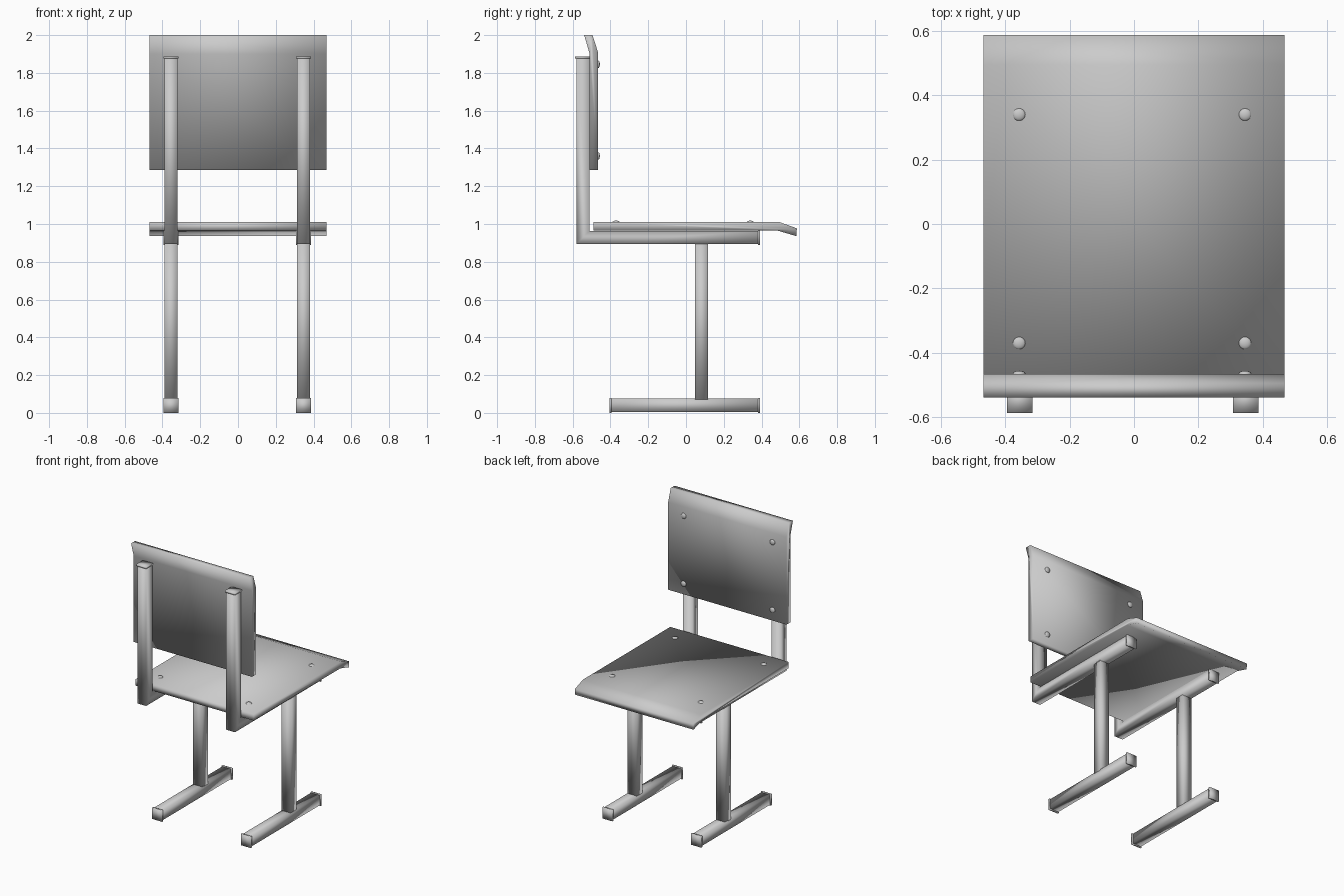
import bpy, bmesh, math

if "Cube" in bpy.data.objects:
    bpy.data.objects.remove(bpy.data.objects["Cube"])


def extrude_x(name, profile, x, width):
    """Extrude a (y, z) outline sideways, centred on x, with soft shared normals."""
    bm = bmesh.new()
    face = bm.faces.new([bm.verts.new((x - width / 2, y, z)) for y, z in profile])
    ext = bmesh.ops.extrude_face_region(bm, geom=[face])
    bmesh.ops.translate(bm, vec=(width, 0, 0),
                        verts=[v for v in ext['geom'] if isinstance(v, bmesh.types.BMVert)])
    bmesh.ops.recalc_face_normals(bm, faces=bm.faces)
    for f in bm.faces:
        f.smooth = True
    me = bpy.data.meshes.new(name)
    bm.to_mesh(me)
    bm.free()
    ob = bpy.data.objects.new(name, me)
    bpy.context.collection.objects.link(ob)
    return ob


def box(name, x, width, y0, y1, z0, z1):
    return extrude_x(name, [(y0, z0), (y1, z0), (y1, z1), (y0, z1)], x, width)


def screw(name, loc, rot=(0, 0, 0)):
    """Flattened dome head."""
    bpy.ops.mesh.primitive_uv_sphere_add(segments=16, ring_count=8, radius=0.02,
                                         location=loc, rotation=rot)
    ob = bpy.context.object
    ob.name = name
    ob.scale = (1, 1, 0.5)
    bpy.ops.object.shade_smooth()


# Bent boards
extrude_x("seat", [(-0.49, 0.965), (0.485, 0.965), (0.584, 0.936), (0.587, 0.977),
                   (0.495, 1.01), (-0.49, 1.01)], 0, 0.935)
extrude_x("backrest", [(-0.51, 1.285), (-0.466, 1.285), (-0.466, 1.91), (-0.495, 2.0),
                       (-0.539, 2.0), (-0.51, 1.90)], 0, 0.935)

T, C = 0.07, 0.08  # tube and cap widths
for side, x in (("left", -0.355), ("right", 0.347)):
    # L-shaped frame: back post and seat rail
    extrude_x(side + "_frame", [(-0.58, 0.893), (0.385, 0.893), (0.385, 0.964),
                                (-0.511, 0.964), (-0.511, 1.88), (-0.58, 1.88)], x, T)
    # Upright leg and foot
    box(side + "_leg", x, T, 0.048, 0.117, 0.07, 0.90)
    box(side + "_foot", x, T, -0.40, 0.385, 0.006, 0.076)
    # End caps
    box(side + "_post_cap", x, C, -0.587, -0.509, 1.876, 1.888)
    box(side + "_rail_cap", x, C, 0.380, 0.392, 0.888, 0.966)
    box(side + "_foot_cap_a", x, C, 0.380, 0.392, 0.0, C)
    box(side + "_foot_cap_b", x, C, -0.406, -0.394, 0.0, C)
    # Screws in seat and backrest
    for n, (y, z) in enumerate(((0.34, 1.36), (-0.37, 1.845))):
        screw(f"{side}_seat_screw_{n}", (x - 0.002, y, 1.008))
        screw(f"{side}_back_screw_{n}", (x - 0.002, -0.466, z), (math.radians(90), 0, 0))
